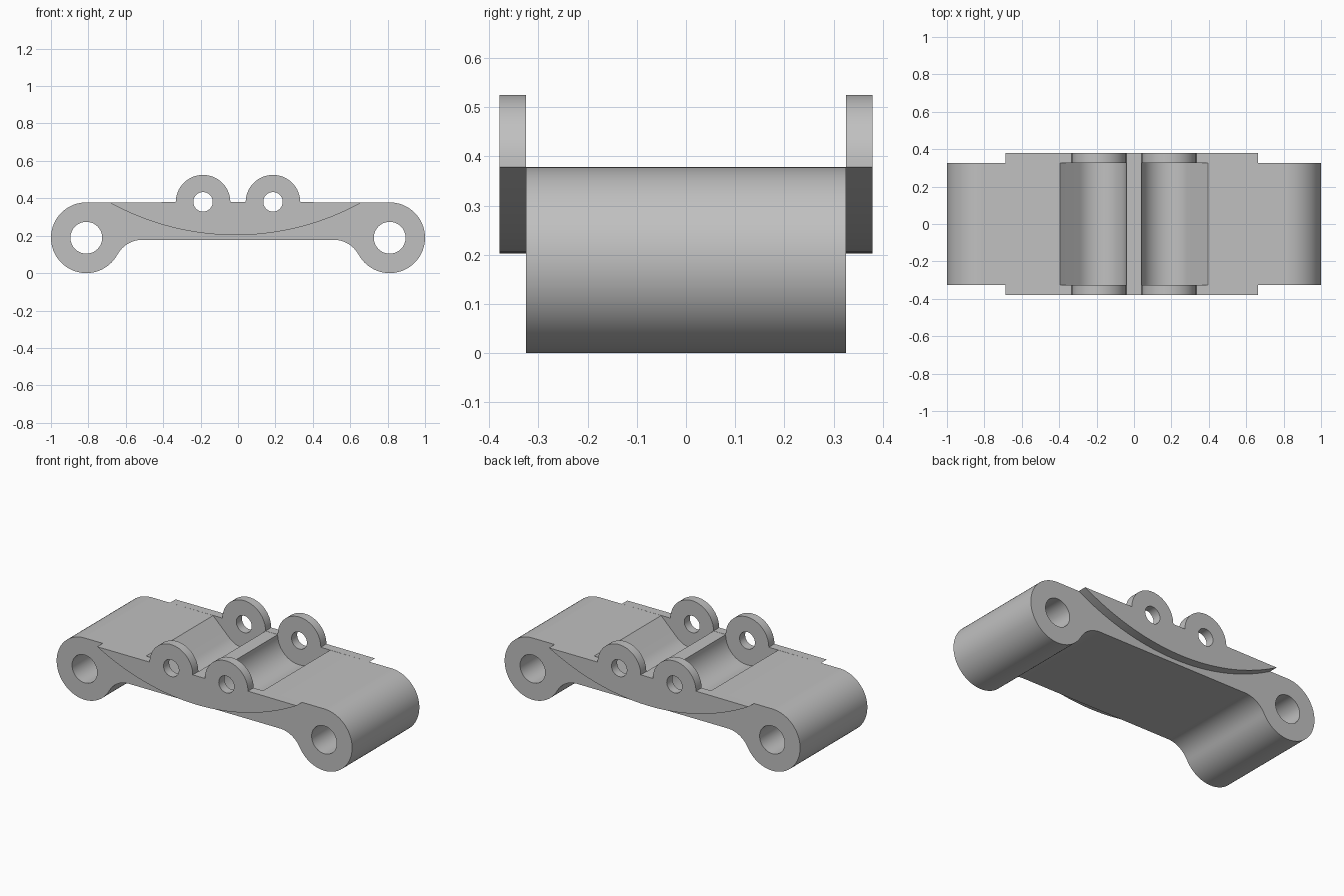
import bpy, bmesh
from math import radians, cos, sin, acos, atan2, degrees

if "Cube" in bpy.data.objects:
    bpy.data.objects.remove(bpy.data.objects["Cube"], do_unlink=True)

# Main dimensions
TOP, BOTTOM = 0.378, 0.178            # top deck and underside of the bridge
BOSS_X, BOSS_R, BORE_R = 0.811, 0.189, 0.085
LUG_X, LUG_R, LUG_BORE_R = 0.187, 0.146, 0.052
BODY_HALF, PLATE_OUT = 0.325, 0.379   # half depths of body and side plates

grey = bpy.data.materials.new("plain grey")
grey.use_nodes = True
grey.diffuse_color = (0.53, 0.53, 0.53, 1)
grey.node_tree.nodes["Principled BSDF"].inputs["Base Color"].default_value = (0.53, 0.53, 0.53, 1)


def arc(cx, cz, r, start, end, n):
    """Points on a circle from start to end, in degrees."""
    angles = [radians(start + (end - start) * i / n) for i in range(n + 1)]
    return [(cx + r * cos(a), cz + r * sin(a)) for a in angles]


def circle(cx, cz, r, n=48):
    return arc(cx, cz, r, 0, 360, n)[:-1]


def extrude_outline(name, loops, y_mid, half_depth):
    """Solid made from a front outline plus hole loops, extruded along y."""
    curve = bpy.data.curves.new(name, 'CURVE')
    curve.dimensions = '2D'
    curve.fill_mode = 'BOTH'
    curve.extrude = half_depth
    for loop in loops:
        spline = curve.splines.new('POLY')
        spline.points.add(len(loop) - 1)
        for point, (x, z) in zip(spline.points, loop):
            point.co = (x, z, 0, 1)
        spline.use_cyclic_u = True
    obj = bpy.data.objects.new(name, curve)
    bpy.context.collection.objects.link(obj)
    obj.rotation_euler.x = radians(90)
    obj.location.y = y_mid
    bpy.ops.object.select_all(action='DESELECT')
    obj.select_set(True)
    bpy.context.view_layer.objects.active = obj
    bpy.ops.object.convert(target='MESH')
    obj = bpy.context.view_layer.objects.active
    # Weld caps to walls and make normals point outwards
    bm = bmesh.new()
    bm.from_mesh(obj.data)
    bmesh.ops.remove_doubles(bm, verts=bm.verts, dist=1e-5)
    bmesh.ops.recalc_face_normals(bm, faces=bm.faces)
    bm.to_mesh(obj.data)
    bm.free()
    obj.data.materials.clear()
    obj.data.materials.append(grey)
    bpy.ops.object.shade_smooth_by_angle(angle=radians(30))
    return obj


# Body: right half outline from the middle ridge to the underside, then mirrored
ramp_end = 0.396
tangent = degrees(acos(LUG_R / (ramp_end - LUG_X)))
fillet_x, fillet_r = 0.511, 0.152
fillet_z = BOTTOM - fillet_r
touch = degrees(atan2(BOSS_R - fillet_z, BOSS_X - fillet_x))
half = (
    arc(LUG_X, TOP, LUG_R, 180, 360 - tangent, 24)        # round pocket under the lugs
    + [(ramp_end, TOP)]                                   # ramp out of the pocket
    + arc(BOSS_X, BOSS_R, BOSS_R, 90, touch - 180, 48)    # end boss
    + arc(fillet_x, fillet_z, fillet_r, touch, 90, 14)[1:]  # fillet to underside
)
outline = half + [(-x, z) for x, z in reversed(half)]
bores = [circle(s * BOSS_X, BOSS_R, BORE_R) for s in (-1, 1)]
extrude_outline("bridge_body", [outline] + bores, 0, BODY_HALF)

# Side plates: bowed lower edge, two round lugs on top
x0, x1, low = -0.688, 0.662, 0.203
chord, sag = (x1 - x0) / 2, TOP - low
bow_r = (chord ** 2 + sag ** 2) / (2 * sag)
bow_x, bow_z = (x0 + x1) / 2, low + bow_r
sweep = degrees(atan2(chord, bow_z - TOP))
plate = (
    arc(bow_x, bow_z, bow_r, 270 - sweep, 270 + sweep, 48)
    + arc(LUG_X, TOP + 0.001, LUG_R, 0, 180, 32)
    + arc(-LUG_X, TOP + 0.001, LUG_R, 0, 180, 32)
)
lug_bores = [circle(s * LUG_X, TOP + 0.003, LUG_BORE_R, 36) for s in (-1, 1)]
for name, side in (("front_lug_plate", -1), ("back_lug_plate", 1)):
    extrude_outline(name, [plate] + lug_bores,
                    side * (BODY_HALF + PLATE_OUT) / 2, (PLATE_OUT - BODY_HALF) / 2)
